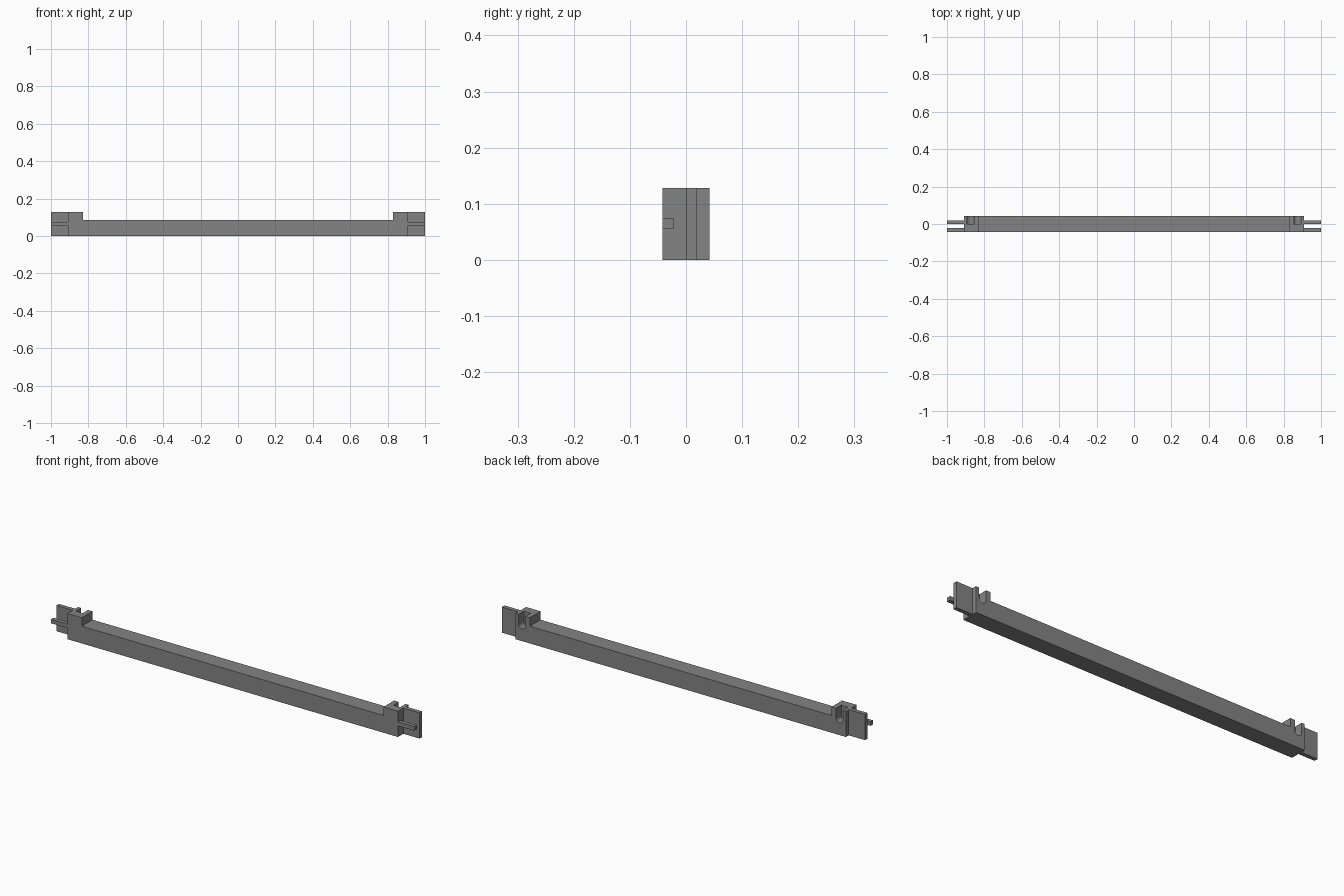
import bpy
import bmesh
from math import cos, sin, pi, radians

if "Cube" in bpy.data.objects:
    bpy.data.objects.remove(bpy.data.objects["Cube"], do_unlink=True)

GREY = 0.23
HALF_DEPTH = 0.042      # half of the beam depth
HEIGHT = 0.128          # height of the end blocks
RAIL = 0.086            # height of the long middle run
SHOULDER = 0.91         # outer end of the blocks
BLOCK = 0.83            # inner end of the blocks
SLOT_X, SLOT_R, SLOT_Z = 0.874, 0.019, 0.079

mat = bpy.data.materials.new("mid grey")
mat.use_nodes = True
colour = (GREY, GREY, GREY, 1)
mat.diffuse_color = colour
mat.node_tree.nodes["Principled BSDF"].inputs["Base Color"].default_value = colour


def extrude_profile(name, points, y0, y1):
    """Solid from an x-z outline, extruded along y."""
    bm = bmesh.new()
    face = bm.faces.new([bm.verts.new((x, y0, z)) for x, z in points])
    new = bmesh.ops.extrude_face_region(bm, geom=[face])["geom"]
    verts = [v for v in new if isinstance(v, bmesh.types.BMVert)]
    bmesh.ops.translate(bm, verts=verts, vec=(0, y1 - y0, 0))
    bmesh.ops.recalc_face_normals(bm, faces=bm.faces)
    mesh = bpy.data.meshes.new(name)
    bm.to_mesh(mesh)
    bm.free()
    mesh.materials.append(mat)
    obj = bpy.data.objects.new(name, mesh)
    bpy.context.collection.objects.link(obj)
    return obj


def rectangle(x0, x1, z0, z1):
    return [(x0, z0), (x1, z0), (x1, z1), (x0, z1)]


# Beam with a raised block at each end
half = [(SHOULDER, 0), (SHOULDER, HEIGHT), (BLOCK, HEIGHT), (BLOCK, RAIL)]
outline = half + [(-x, z) for x, z in reversed(half)]
beam = extrude_profile("beam", outline, -HALF_DEPTH, HALF_DEPTH)

# Round-bottomed slots in the back of the blocks
cutters = []
for side in (-1, 1):
    arc = [(side * SLOT_X + SLOT_R * cos(a), SLOT_Z + SLOT_R * sin(a))
           for a in (pi + pi * i / 16 for i in range(17))]
    top = [(side * SLOT_X + SLOT_R, HEIGHT + 0.05), (side * SLOT_X - SLOT_R, HEIGHT + 0.05)]
    cutter = extrude_profile("slot_cutter", arc + top, 0, HALF_DEPTH + 0.05)
    cutter.hide_render = True
    cutters.append(cutter)
    mod = beam.modifiers.new("slot", 'BOOLEAN')
    mod.operation = 'DIFFERENCE'
    mod.solver = 'EXACT'
    mod.object = cutter

# Bake the slots, then drop the cutters
depsgraph = bpy.context.evaluated_depsgraph_get()
baked = bpy.data.meshes.new_from_object(beam.evaluated_get(depsgraph))
beam.modifiers.clear()
beam.data = baked
for cutter in cutters:
    bpy.data.objects.remove(cutter, do_unlink=True)

# Tall plate and small peg projecting from each end
for side, label in ((-1, "right"), (1, "left")):
    a, b = sorted((side * SHOULDER, side * 1.0))
    extrude_profile(f"{label}_end_plate", rectangle(a, b, 0, HEIGHT), 0, 0.02)
    extrude_profile(f"{label}_end_peg", rectangle(a, b, 0.055, 0.075), -HALF_DEPTH, -0.022)

# Smooth slot floors, crisp edges elsewhere
bpy.ops.object.select_all(action='DESELECT')
beam.select_set(True)
bpy.context.view_layer.objects.active = beam
bpy.ops.object.shade_smooth_by_angle(angle=radians(30))
